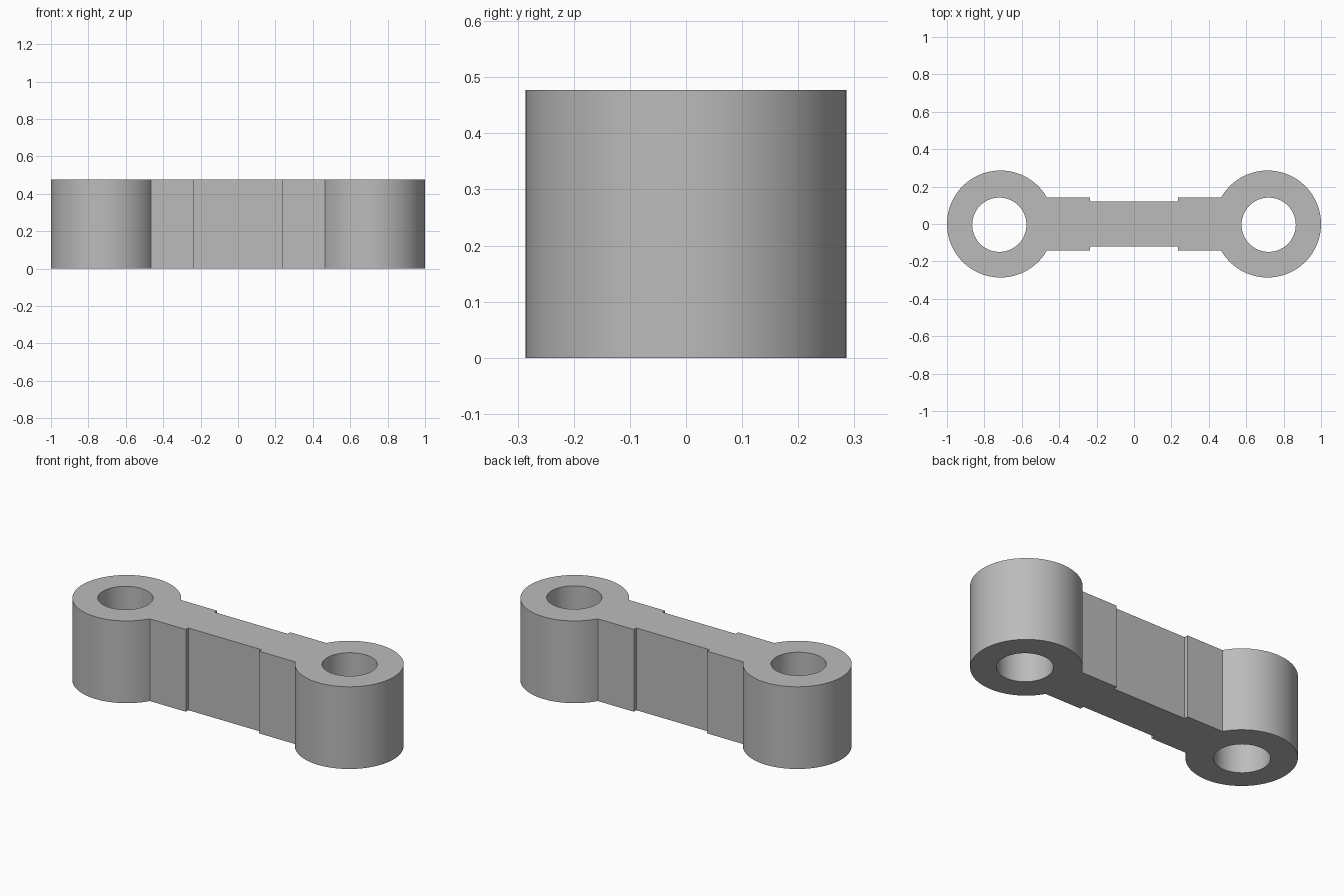
import bpy, bmesh, math

if "Cube" in bpy.data.objects:
    bpy.data.objects.remove(bpy.data.objects["Cube"])

H = 0.477                      # thickness
CX, R = 0.714, 0.286           # end bosses
HX, HY, HR = 0.72, -0.004, 0.145  # bores
ARM, WAIST, STEP = 0.143, 0.12, 0.235
N = 72

grey = bpy.data.materials.new("steel grey")
grey.diffuse_color = (0.5, 0.5, 0.5, 1)
grey.use_nodes = True
grey.node_tree.nodes["Principled BSDF"].inputs["Base Color"].default_value = grey.diffuse_color

bm = bmesh.new()


def loop(points):
    verts = [bm.verts.new((x, y, 0)) for x, y in points]
    return [bm.edges.new((v, verts[(i + 1) % len(verts)])) for i, v in enumerate(verts)]


# Half outline: right boss arc from the lower to the upper arm corner, then the stepped waist
a = math.pi - math.asin(ARM / R)
half = [(STEP, -WAIST), (STEP, -ARM)]
half += [(CX + R * math.cos(t), R * math.sin(t))
         for t in (-a + 2 * a * i / N for i in range(N + 1))]
half += [(STEP, ARM), (STEP, WAIST)]
edges = loop(half + [(-x, -y) for x, y in half])

# Bores through both bosses
for side in (-1, 1):
    edges += loop([(side * HX + HR * math.cos(2 * math.pi * i / N),
                    HY + HR * math.sin(2 * math.pi * i / N)) for i in range(N)])

# Fill the profile and raise it to full thickness
bmesh.ops.triangle_fill(bm, edges=edges, use_beauty=True, normal=(0, 0, 1))
top = bmesh.ops.extrude_face_region(bm, geom=bm.faces[:], use_keep_orig=True)["geom"]
bmesh.ops.translate(bm, vec=(0, 0, H), verts=[g for g in top if isinstance(g, bmesh.types.BMVert)])
bmesh.ops.recalc_face_normals(bm, faces=bm.faces[:])
bmesh.ops.dissolve_limit(bm, angle_limit=0.001, verts=[], edges=bm.edges[:])

mesh = bpy.data.meshes.new("link_arm")
bm.to_mesh(mesh)
bm.free()
link = bpy.data.objects.new("link_arm", mesh)
bpy.context.collection.objects.link(link)
mesh.materials.append(grey)

# Smooth round walls, crisp rims
bpy.context.view_layer.objects.active = link
link.select_set(True)
bpy.ops.object.shade_smooth_by_angle(angle=math.radians(30))
